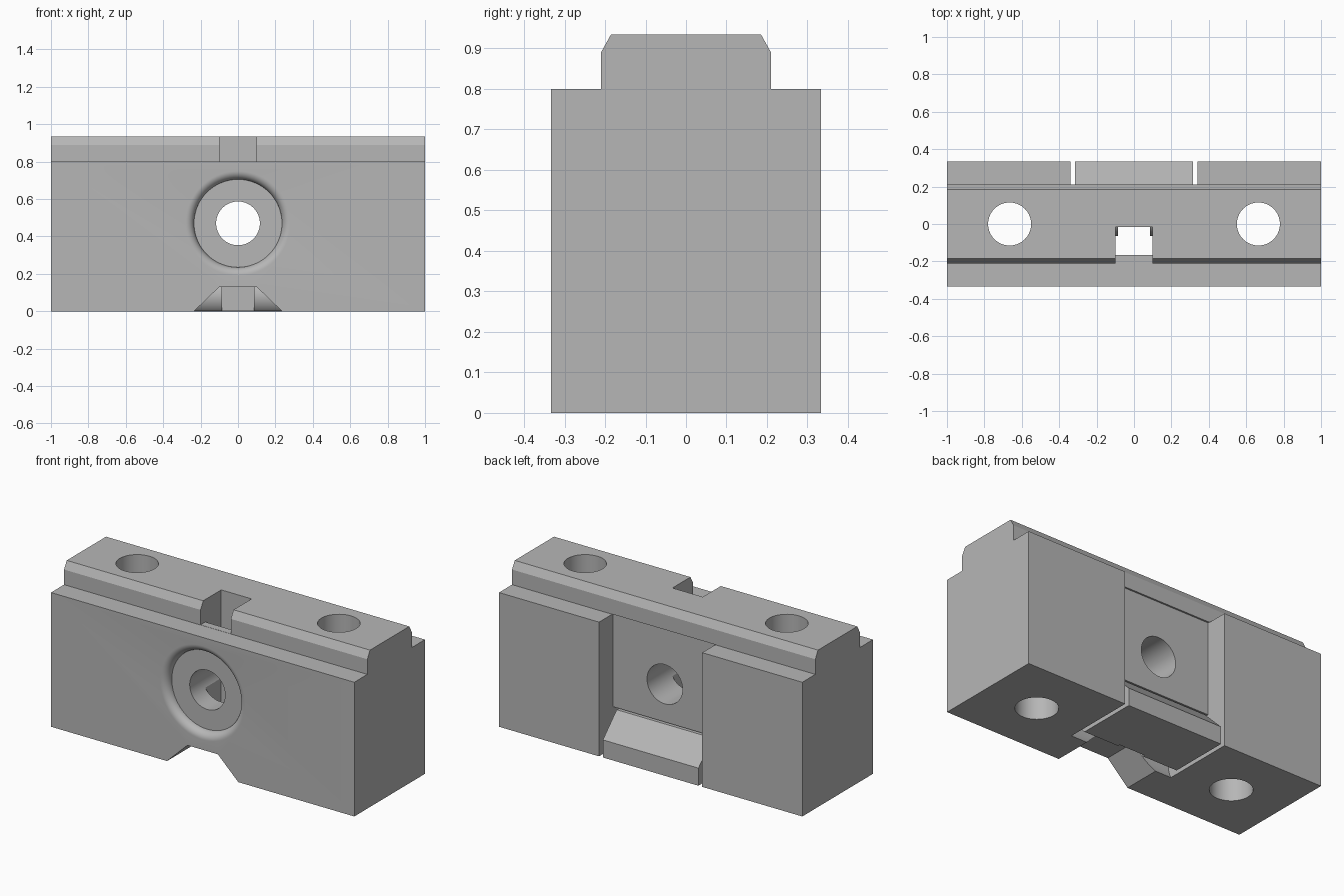
import bpy, bmesh
from math import sin, cos, pi, radians
from mathutils import Vector, Matrix

cube = bpy.data.objects.get("Cube")
if cube:
    bpy.data.objects.remove(cube, do_unlink=True)

GREY = (0.47, 0.47, 0.47, 1)
metal = bpy.data.materials.new("plain_grey")
metal.use_nodes = True
metal.diffuse_color = GREY
metal.node_tree.nodes["Principled BSDF"].inputs["Base Color"].default_value = GREY


def finish(name, bm):
    bmesh.ops.recalc_face_normals(bm, faces=bm.faces)
    mesh = bpy.data.meshes.new(name)
    bm.to_mesh(mesh)
    bm.free()
    mesh.materials.append(metal)
    obj = bpy.data.objects.new(name, mesh)
    bpy.context.collection.objects.link(obj)
    return obj


def prism(name, outline, axis, start, end):
    """Extrude a 2D outline along x (outline in y, z) or along y (outline in x, z)."""
    bm = bmesh.new()
    place = (lambda a, b: (start, a, b)) if axis == "x" else (lambda a, b: (a, start, b))
    face = bm.faces.new([bm.verts.new(place(a, b)) for a, b in outline])
    new = bmesh.ops.extrude_face_region(bm, geom=[face])["geom"]
    step = Vector((end - start, 0, 0)) if axis == "x" else Vector((0, end - start, 0))
    bmesh.ops.translate(bm, vec=step, verts=[v for v in new if isinstance(v, bmesh.types.BMVert)])
    return finish(name, bm)


def box(name, x, y, z):
    return prism(name, [(y[0], z[0]), (y[1], z[0]), (y[1], z[1]), (y[0], z[1])], "x", *x)


def rod(name, centre, radius, depth, turn=0):
    bm = bmesh.new()
    bmesh.ops.create_cone(bm, cap_ends=True, segments=64, radius1=radius, radius2=radius, depth=depth,
                          matrix=Matrix.Translation(centre) @ Matrix.Rotation(turn, 4, "X"))
    return finish(name, bm)


def arc(centre, radius, first, last, steps=24):
    angles = [radians(first + (last - first) * i / steps) for i in range(steps + 1)]
    return [(centre[0] + radius * cos(a), centre[1] + radius * sin(a)) for a in angles]


def cut(target, cutters):
    for cutter in cutters:
        mod = target.modifiers.new(cutter.name, "BOOLEAN")
        mod.operation = "DIFFERENCE"
        mod.solver = "EXACT"
        mod.object = cutter
        cutter.hide_render = True
        cutter.hide_set(True)


def bake(obj):
    """Apply the cuts, remove the helpers and shade curved faces smoothly."""
    helpers = [m.object for m in obj.modifiers]
    graph = bpy.context.evaluated_depsgraph_get()
    mesh = bpy.data.meshes.new_from_object(obj.evaluated_get(graph))
    obj.modifiers.clear()
    obj.data = mesh
    for helper in helpers:
        bpy.data.objects.remove(helper, do_unlink=True)
    bpy.ops.object.select_all(action="DESELECT")
    obj.select_set(True)
    bpy.context.view_layer.objects.active = obj
    bpy.ops.object.shade_smooth_by_angle(angle=radians(25))


# Main block with its chamfered top ridge
half = [(0.333, 0), (0.333, 0.8), (0.21, 0.8), (0.21, 0.89), (0.185, 0.935)]
block = prism("block", half + [(-y, z) for y, z in reversed(half)], "x", -1, 1)

# Holes, top pocket and front notch
BORE_Z = 0.47
cutters = [rod("bolt_hole", (x, 0, 0.5), 0.115, 2) for x in (-0.665, 0.665)]
cutters += [
    rod("cross_hole", (0, 0, BORE_Z), 0.117, 2, pi / 2),
    box("pocket", (-0.1, 0.1), (-0.165, -0.015), (-0.1, 1)),
    box("ridge_slot", (-0.1, 0.1), (-0.3, -0.1), (0.801, 1)),
    prism("notch", [(-0.339, -0.1), (0.339, -0.1), (0.1, 0.13), (-0.1, 0.13)], "y", -0.4, -0.05),
]

# Round-lipped counterbore, spun about the cross hole
ROUND = 0.045
lip = [(0.28 - ROUND * sin(a), -0.333 + ROUND * (1 - cos(a)))
       for a in [pi / 2 * i / 10 for i in range(11)]]
bm = bmesh.new()
points = [bm.verts.new((r, y, BORE_Z)) for r, y in [(0, -0.4), (0.28, -0.4)] + lip + [(0, -0.333 + ROUND)]]
edges = [bm.edges.new(pair) for pair in zip(points, points[1:])]
bmesh.ops.spin(bm, geom=points + edges, cent=(0, 0, BORE_Z), axis=(0, 1, 0), angle=2 * pi, steps=72)
bmesh.ops.remove_doubles(bm, verts=bm.verts, dist=0.0001)
cutters.append(finish("counterbore", bm))

# Back recess and the round-nosed seat below it
PIVOT = (0.04, 0.08)
cutters.append(box("back_recess", (-0.34, 0.34), (0.2, 0.4), (-0.1, 0.801)))
seat = arc(PIVOT, 0.165, 90, 209) + [(-0.104, -0.1), (0.36, -0.1), (0.36, 0.245)]
cutters.append(prism("latch_seat", seat, "x", -0.34, 0.34))
cut(block, cutters)
bake(block)

# Latch with rounded nose and sloped back
nose = arc(PIVOT, 0.105, 110, 229.6)
latch = prism("latch", nose + [(0.333, 0), (0.333, 0.105), (0.203, 0.235), (0.1, 0.235)], "x", -0.315, 0.315)
cut(latch, [box("latch_slot", (-0.085, 0.085), (-0.3, -0.015), (-0.1, 0.5))])
bake(latch)
